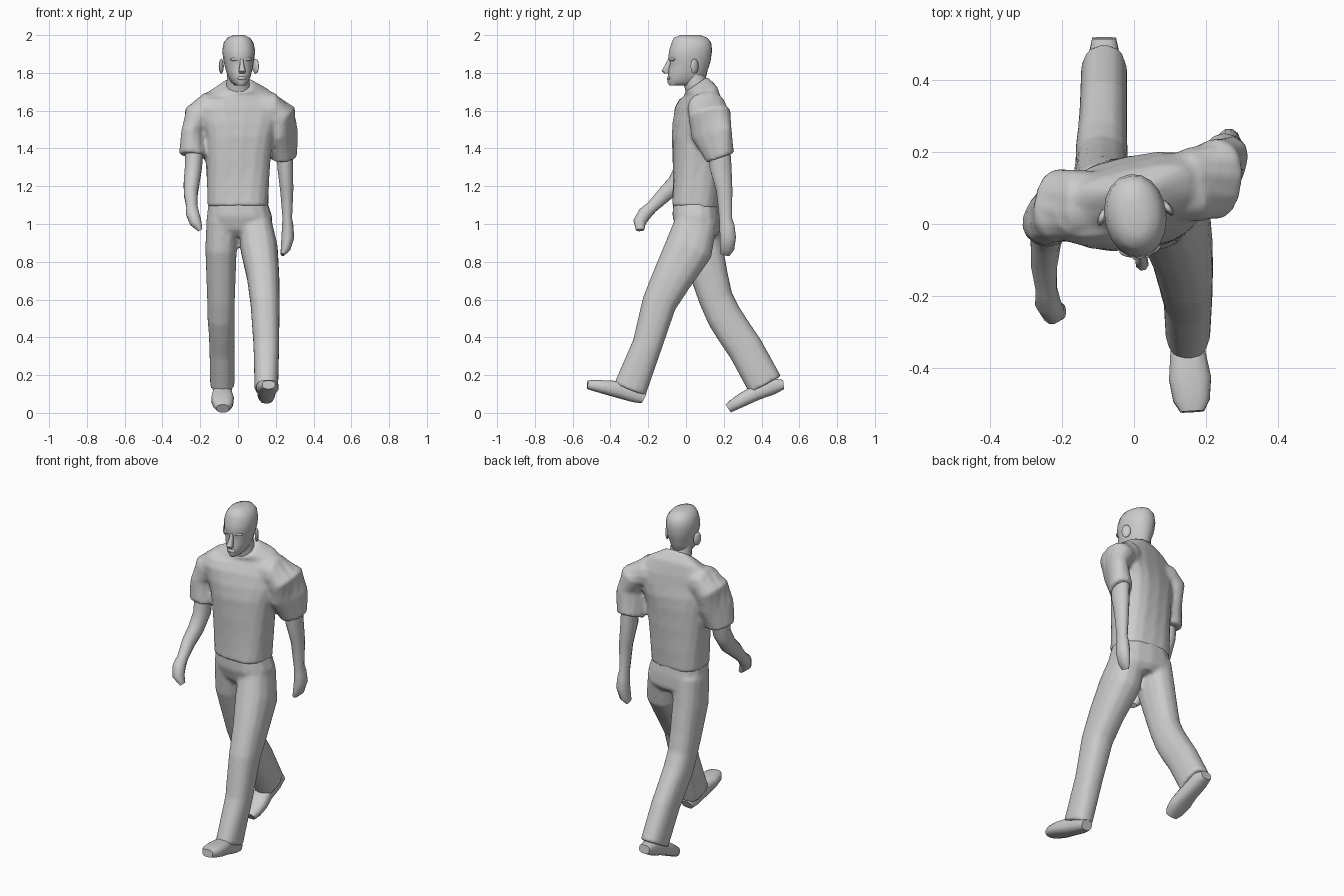
import bpy, bmesh, math
from mathutils import Vector, Matrix

Y, Z = Vector((0, 1, 0)), Vector((0, 0, 1))


def finish(name, bm, turn=0):
    if turn:
        pivot = Matrix.Translation((0, 0.05, 0))
        bm.transform(pivot @ Matrix.Rotation(turn, 4, 'Z') @ pivot.inverted())
    bmesh.ops.recalc_face_normals(bm, faces=bm.faces)
    me = bpy.data.meshes.new(name)
    bm.to_mesh(me)
    bm.free()
    ob = bpy.data.objects.new(name, me)
    bpy.context.collection.objects.link(ob)
    bpy.ops.object.select_all(action='DESELECT')
    bpy.context.view_layer.objects.active = ob
    ob.select_set(True)
    bpy.ops.object.shade_smooth_by_angle(angle=math.radians(50))
    return ob


def loft(name, rings, n=14, p=2.3, ref=Y, turn=0, flat=False):
    """Skin rings of (x, y, z, half width, half depth[, yaw degrees])."""
    bm = bmesh.new()
    pts = [Vector(r[:3]) for r in rings]
    loops = []
    for i, r in enumerate(rings):
        t = Z if flat else (pts[min(i + 1, len(pts) - 1)] - pts[max(i - 1, 0)]).normalized()
        f = Matrix.Rotation(math.radians(r[5] if len(r) > 5 else 0), 3, 'Z') @ ref
        v = (f - t * f.dot(t)).normalized()
        u = v.cross(t)
        loop = []
        for k in range(n):
            a = 2 * math.pi * (k + 0.5) / n
            c, s = math.cos(a), math.sin(a)
            c = math.copysign(abs(c) ** (2 / p), c)
            s = math.copysign(abs(s) ** (2 / p), s)
            loop.append(bm.verts.new(pts[i] + u * c * r[3] + v * s * r[4]))
        loops.append(loop)
    for a, b in zip(loops, loops[1:]):
        for k in range(n):
            bm.faces.new((a[k], a[(k + 1) % n], b[(k + 1) % n], b[k]))
    bm.faces.new(loops[0])
    bm.faces.new(loops[-1])
    return finish(name, bm, turn)


def blob(name, loc, size, rot=0, turn=0):
    bm = bmesh.new()
    bmesh.ops.create_uvsphere(bm, u_segments=10, v_segments=6, radius=1)
    bm.transform(Matrix.Translation(loc) @ Matrix.Rotation(rot, 4, 'Z') @ Matrix.Diagonal((*size, 1)))
    return finish(name, bm, turn)


def fuse(name, parts, smooth):
    """Join overlapping lofts into one continuous cloth surface."""
    bpy.ops.object.select_all(action='DESELECT')
    for ob in parts:
        ob.select_set(True)
    bpy.context.view_layer.objects.active = parts[0]
    bpy.ops.object.join()
    ob = parts[0]
    ob.name = name
    m = ob.modifiers.new("fuse", 'REMESH')
    m.mode, m.voxel_size, m.use_smooth_shade = 'VOXEL', 0.011, True
    m = ob.modifiers.new("soften", 'SMOOTH')
    m.iterations, m.factor = smooth, 0.5


# Head: (z, front y, back y, half width), turned slightly to its left
TURN = math.radians(8)
skull = [(1.733, -.088, .03, .026), (1.75, -.1, .08, .043), (1.78, -.096, .108, .059),
         (1.815, -.097, .115, .069), (1.85, -.086, .128, .077), (1.875, -.096, .133, .082),
         (1.92, -.09, .139, .086), (1.96, -.077, .134, .078), (1.985, -.066, .115, .06),
         (2.0, -.03, .075, .028)]
loft("head", [(0, (f + b) / 2, z, w, (b - f) / 2) for z, f, b, w in skull],
     n=18, p=2.1, turn=TURN, flat=True)
loft("neck", [(0, .075, 1.66, .07, .068), (0, .055, 1.73, .064, .062), (0, .035, 1.8, .057, .06)], p=2)

# Nose, lips, brows and ears
loft("nose", [(0, -.103, 1.797, .016, .014), (0, -.11, 1.81, .019, .022),
              (0, -.096, 1.845, .011, .015), (0, -.088, 1.875, .008, .009)],
     n=8, p=2, turn=TURN, flat=True)
blob("lips", (0, -.092, 1.772), (.025, .011, .01), turn=TURN)
for s, side in ((1, "left"), (-1, "right")):
    blob(side + "_ear", (s * .092, .032, 1.835), (.011, .026, .04), s * .5, TURN)
    blob(side + "_brow", (s * .034, -.077, 1.872), (.026, .012, .009), s * .35, TURN)

# Shirt: body and short sleeves fused together
body = loft("shirt_body", [(0, .05, 1.09, .162, .125, -5), (0, .055, 1.2, .165, .125, 0),
                           (0, .058, 1.34, .172, .128, 6), (0, .06, 1.46, .185, .13, 10),
                           (0, .065, 1.53, .21, .124, 13), (0, .07, 1.6, .242, .108, 15),
                           (0, .08, 1.655, .23, .09, 15), (0, .078, 1.7, .165, .078, 13),
                           (0, .052, 1.738, .08, .072, 8)], n=18, p=2.7)
left = loft("left_sleeve", [(.07, .09, 1.61, .085, .085), (.17, .11, 1.61, .09, .105),
                            (.226, .125, 1.575, .084, .115, -15), (.24, .136, 1.48, .06, .118, -26),
                            (.243, .182, 1.35, .064, .079, -28)])
right = loft("right_sleeve", [(-.07, .06, 1.61, .085, .085), (-.16, .055, 1.61, .088, .098),
                              (-.206, .052, 1.575, .08, .104, -15), (-.228, .038, 1.48, .06, .104, -26),
                              (-.236, .014, 1.362, .072, .082, -28)])
fuse("shirt", [body, left, right], 4)

# Arms with closed hands
loft("left_arm", [(.247, .18, 1.42, .045, .055), (.25, .183, 1.3, .043, .06),
                  (.258, .203, 1.18, .036, .044), (.261, .21, 1.03, .026, .035),
                  (.263, .217, .99, .031, .041), (.264, .222, .93, .035, .044),
                  (.252, .217, .87, .027, .04), (.235, .207, .838, .01, .025)], n=12, p=2)
loft("right_arm", [(-.23, .005, 1.42, .05, .055), (-.236, -.005, 1.3, .047, .055),
                   (-.246, -.05, 1.215, .043, .05), (-.25, -.115, 1.155, .037, .042),
                   (-.244, -.18, 1.09, .03, .032), (-.24, -.218, 1.055, .036, .037),
                   (-.225, -.246, 1.01, .033, .034), (-.2, -.243, .968, .013, .022)], n=12, p=2)

# Trousers: hips and two striding legs fused together
hips = loft("trouser_hips", [(0, .05, 1.12, .156, .119, -5), (.008, .055, 1.04, .174, .127, -5),
                             (.015, .067, .97, .167, .118, -5), (.02, .07, .935, .1, .09, -5)],
            p=2.5, flat=True)
left = loft("left_leg", [(.09, .06, 1.03, .085, .11), (.112, .015, .87, .1, .128),
                         (.133, -.07, .72, .087, .108), (.143, -.142, .58, .078, .092),
                         (.15, -.205, .36, .069, .08), (.15, -.298, .122, .063, .09)], p=2.4)
right = loft("right_leg", [(-.08, .065, 1.03, .087, .11), (-.09, .085, .87, .084, .112),
                           (-.09, .128, .71, .078, .098), (-.09, .16, .6, .074, .091),
                           (-.09, .203, .51, .073, .094), (-.087, .254, .43, .069, .095),
                           (-.085, .315, .34, .067, .095), (-.083, .42, .148, .065, .096)], p=2.4)
fuse("trousers", [hips, left, right], 4)

# Shoes, heel to toe
loft("left_shoe", [(.15, -.222, .075, .034, .028), (.15, -.27, .1, .046, .046),
                   (.15, -.36, .125, .05, .046), (.156, -.43, .136, .06, .037),
                   (.16, -.49, .146, .052, .03), (.162, -.522, .149, .034, .022)], n=12, p=2.8, ref=Z)
loft("right_shoe", [(-.083, .517, .15, .034, .025), (-.083, .46, .143, .046, .046),
                    (-.083, .37, .107, .05, .042), (-.082, .3, .07, .061, .037),
                    (-.08, .25, .041, .052, .031), (-.08, .223, .023, .034, .025)], n=12, p=2.8, ref=Z)
